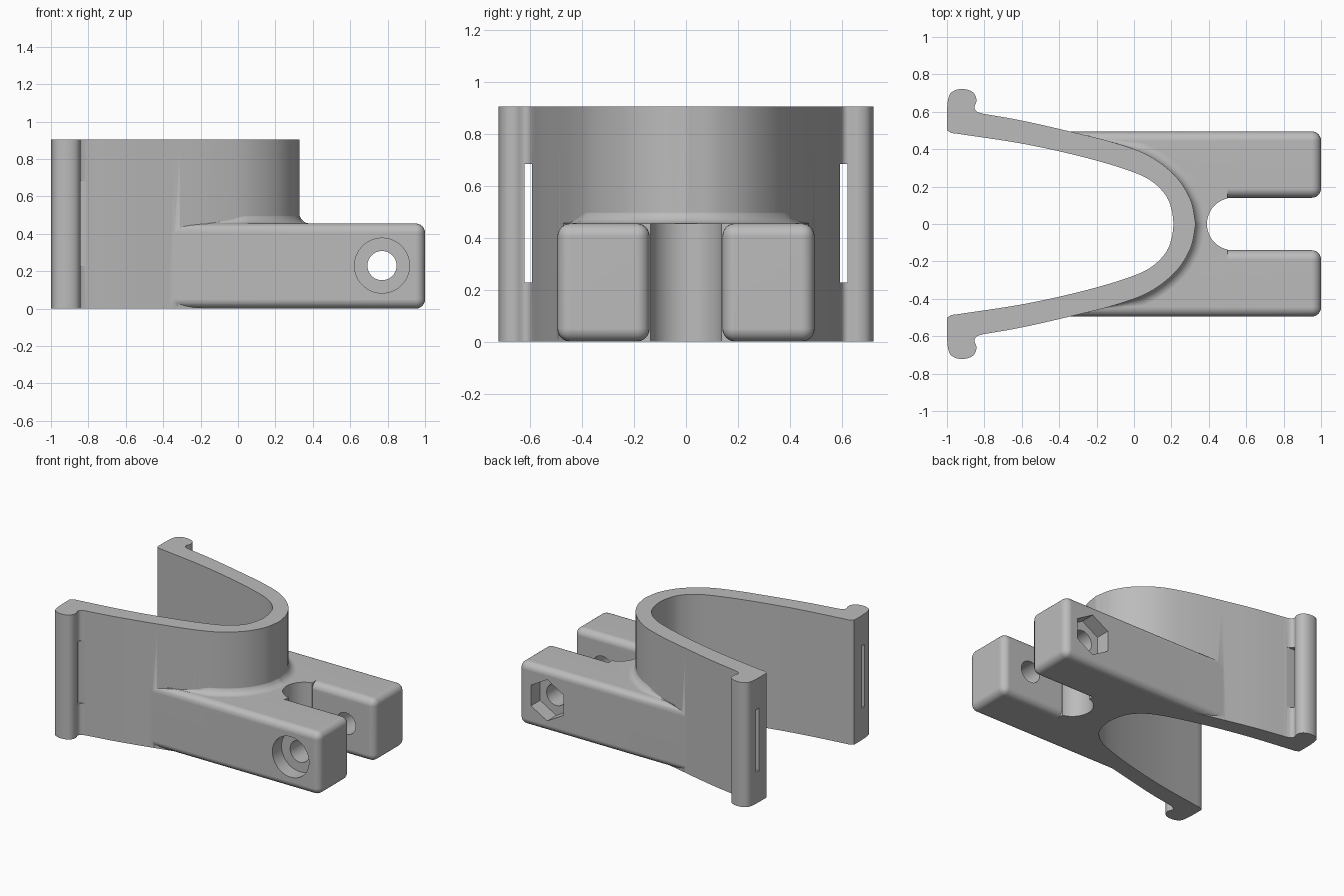
import bpy, bmesh, math
from mathutils import Vector, Matrix

HEIGHT, BASE = 0.905, 0.455

cube = bpy.data.objects.get("Cube")
if cube:
    bpy.data.objects.remove(cube, do_unlink=True)

grey = bpy.data.materials.new("plain_grey")
grey.use_nodes = True
grey.diffuse_color = (0.5, 0.5, 0.5, 1)
grey.node_tree.nodes["Principled BSDF"].inputs["Base Color"].default_value = (0.5, 0.5, 0.5, 1)


def spline(points, steps):
    """Smooth curve through the given plan points."""
    p = [Vector(q) for q in points]
    p = [2 * p[0] - p[1]] + p + [2 * p[-1] - p[-2]]
    out = []
    for a, b, c, d in zip(p, p[1:], p[2:], p[3:]):
        for i in range(steps):
            t = i / steps
            out.append(b + 0.5 * t * (c - a + t * (2*a - 5*b + 4*c - d + t * (3*b - a - 3*c + d))))
    return out + [p[-2]]


def mirror(half):
    """Continue a half curve that ends on y = 0 across to the other side."""
    return half + [Vector((v.x, -v.y)) for v in reversed(half[:-1])]


def finish(name, bm):
    bmesh.ops.recalc_face_normals(bm, faces=bm.faces)
    mesh = bpy.data.meshes.new(name)
    bm.to_mesh(mesh)
    bm.free()
    mesh.materials.append(grey)
    obj = bpy.data.objects.new(name, mesh)
    bpy.context.collection.objects.link(obj)
    return obj


def loft(name, rings):
    bm = bmesh.new()
    loops = [[bm.verts.new(v) for v in ring] for ring in rings]
    bm.faces.new(loops[0])
    bm.faces.new(loops[-1])
    n = len(loops[0])
    for low, high in zip(loops, loops[1:]):
        for i in range(n):
            j = (i + 1) % n
            bm.faces.new((low[i], low[j], high[j], high[i]))
    return finish(name, bm)


def prism(name, outline, z0, z1):
    return loft(name, [[(v.x, v.y, z) for v in outline] for z in (z0, z1)])


def box(name, low, high, bevel=0):
    low, high = Vector(low), Vector(high)
    bm = bmesh.new()
    bmesh.ops.create_cube(bm, size=1, matrix=Matrix.Translation((low + high) / 2)
                          @ Matrix.Diagonal((*(high - low), 1)))
    if bevel:
        bmesh.ops.bevel(bm, geom=bm.edges[:], offset=bevel, segments=6,
                        profile=0.5, affect='EDGES')
    return finish(name, bm)


def cylinder(name, centre, radius, depth, sides, axis):
    bm = bmesh.new()
    turn = Matrix.Rotation(math.pi / 2, 4, 'X') if axis == 'Y' else Matrix()
    bmesh.ops.create_cone(bm, cap_ends=True, segments=sides, radius1=radius, radius2=radius,
                          depth=depth, matrix=Matrix.Translation(centre) @ turn)
    return finish(name, bm)


def combine(target, tool, operation):
    mod = target.modifiers.new(operation, 'BOOLEAN')
    mod.operation, mod.solver, mod.object = operation, 'EXACT', tool
    bpy.context.view_layer.objects.active = target
    bpy.ops.object.modifier_apply(modifier=mod.name)
    bpy.data.objects.remove(tool, do_unlink=True)


# Curved band with a rounded lip at each open end
lip = spline([(-1, 0.5), (-1, 0.59), (-0.995, 0.66), (-0.98, 0.7), (-0.94, 0.72), (-0.89, 0.718),
              (-0.855, 0.698), (-0.842, 0.66), (-0.853, 0.625), (-0.842, 0.602), (-0.81, 0.59)], 4)
outer = spline([(-0.81, 0.59), (-0.6, 0.553), (-0.34, 0.494), (-0.1, 0.433), (0.08, 0.365),
                (0.22, 0.258), (0.302, 0.13), (0.33, 0)], 8)
inner = spline([(-0.94, 0.482), (-0.6, 0.43), (-0.3, 0.365), (-0.06, 0.297), (0.08, 0.238),
                (0.165, 0.16), (0.2, 0.08), (0.212, 0)], 8)
bracket = prism("strap_bracket", mirror(lip + outer[1:]), 0, HEIGHT)

# Web joining the arms, ending in a half-round notch
web = box("web", (-0.1, -0.3, 0), (0.5, 0.3, BASE))
combine(web, cylinder("notch", (0.53, 0, BASE / 2), 0.14, 1, 64, 'Z'), 'DIFFERENCE')
combine(bracket, web, 'UNION')

# Two rounded clamp arms
for side in (-1, 1):
    ys = sorted((side * 0.14, side * 0.495))
    arm = box("arm", (-0.48, ys[0], 0), (1, ys[1], BASE), 0.05)
    combine(bracket, arm, 'UNION')

# Concave fillet between the band and the top of the arms
path = mirror([v for v in outer if v.x > -0.25])
rings = [[], [], [], [], [], [], []]
for i, v in enumerate(path):
    along = path[min(i + 1, len(path) - 1)] - path[max(i - 1, 0)]
    normal = Vector((-along.y, along.x)).normalized()
    r = max(0.004, min(0.055, (0.455 - abs(v.y)) * 0.8))
    for k, ring in enumerate(rings):
        a = max(k - 1, 0) / 5 * math.pi / 2
        p = v + normal * (r * (1 - math.sin(a)) - 0.002)
        z = BASE - 0.02 if k == 0 else BASE + r * (1 - math.cos(a))
        ring.append((p.x, p.y, z))
combine(bracket, loft("fillet", rings), 'UNION')

# Hollow inside of the band
edge = [Vector((-1.2, 0.515)), Vector((-1.01, 0.515)), Vector((-0.995, 0.497)), Vector((-0.975, 0.486))]
combine(bracket, prism("cavity", mirror(edge + inner), -0.1, 1), 'DIFFERENCE')

# Strap slots through the lips
for side in (-1, 1):
    ys = sorted((side * 0.592, side * 0.622))
    combine(bracket, box("slot", (-1.1, ys[0], 0.228), (-0.78, ys[1], 0.683)), 'DIFFERENCE')

# Bolt bore, round head recess and hexagonal nut pocket
for name, y, radius, depth, sides in (("bore", 0, 0.078, 2, 48),
                                      ("head_recess", -0.5, 0.147, 0.22, 64),
                                      ("nut_pocket", 0.5, 0.15, 0.22, 6)):
    combine(bracket, cylinder(name, (0.77, y, 0.23), radius, depth, sides, 'Y'), 'DIFFERENCE')

# Smooth curves with crisp edges
bpy.ops.object.select_all(action='DESELECT')
bracket.select_set(True)
bpy.context.view_layer.objects.active = bracket
bpy.ops.object.shade_smooth_by_angle(angle=math.radians(30))
weighted = bracket.modifiers.new("weighted_normals", 'WEIGHTED_NORMAL')
weighted.keep_sharp = True
